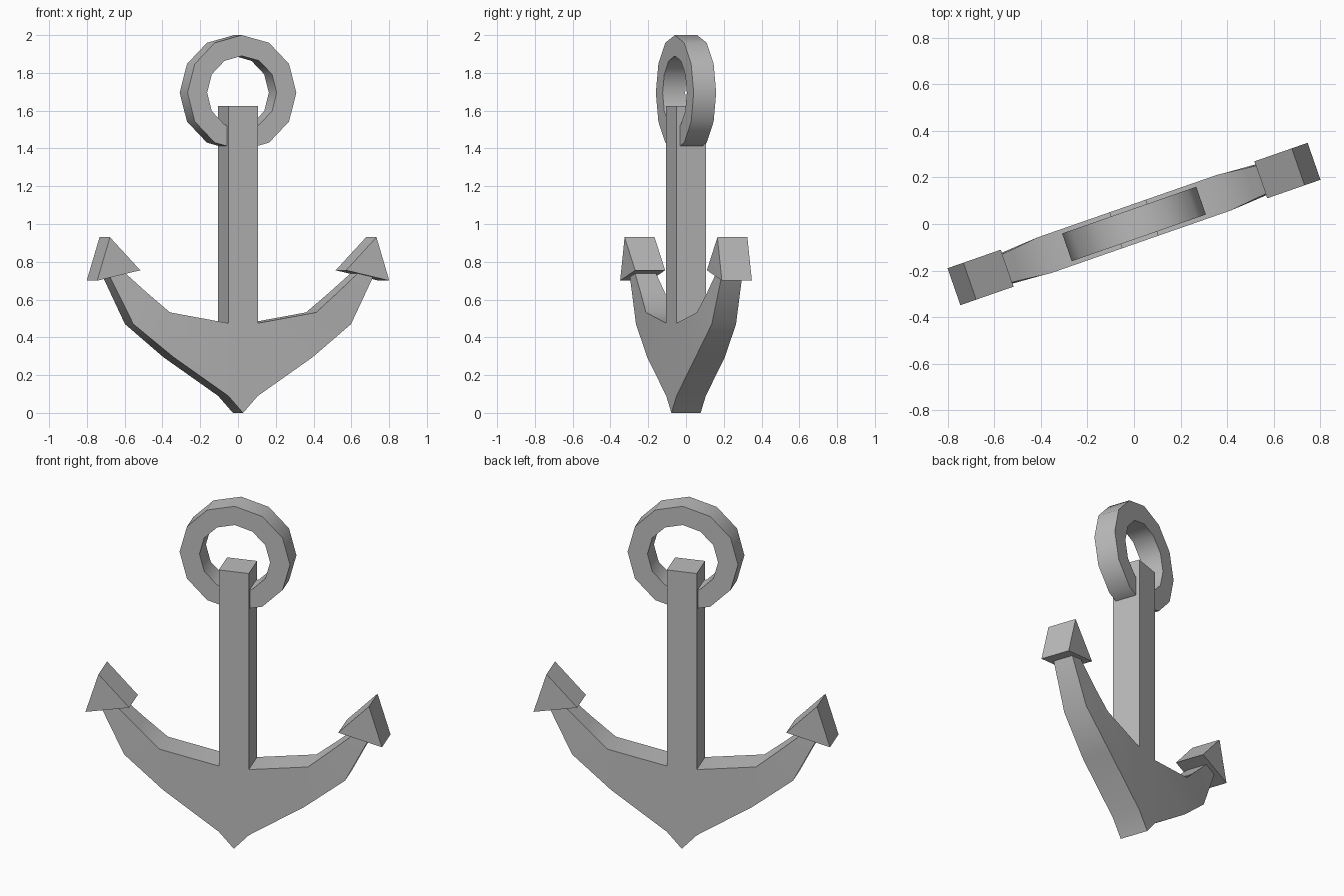
import bpy, bmesh, math
from mathutils import Matrix

cube = bpy.data.objects.get("Cube")
if cube:
    bpy.data.objects.remove(cube, do_unlink=True)

TURN = Matrix.Rotation(math.radians(19.2), 4, 'Z')
HALF = 0.082  # half thickness of the body

metal = bpy.data.materials.new("grey metal")
metal.use_nodes = True
GREY = (0.5, 0.5, 0.5, 1)
metal.diffuse_color = GREY
metal.node_tree.nodes["Principled BSDF"].inputs["Base Color"].default_value = GREY


def finish(name, bm):
    """Turn the part, soften its shallow edges and add it to the scene."""
    bmesh.ops.recalc_face_normals(bm, faces=bm.faces)
    for f in bm.faces:
        f.smooth = True
    for e in bm.edges:
        e.smooth = e.calc_face_angle(math.pi) < math.radians(40)
    bm.transform(TURN)
    mesh = bpy.data.meshes.new(name)
    bm.to_mesh(mesh)
    bm.free()
    mesh.materials.append(metal)
    obj = bpy.data.objects.new(name, mesh)
    bpy.context.collection.objects.link(obj)


def loft(name, loops, closed=False):
    """Join matching loops of points, capped at the ends or closed on itself."""
    bm = bmesh.new()
    rings = [[bm.verts.new(p) for p in loop] for loop in loops]
    pairs = list(zip(rings, rings[1:]))
    if closed:
        pairs.append((rings[-1], rings[0]))
    else:
        bm.faces.new(rings[0])
        bm.faces.new(rings[-1])
    n = len(rings[0])
    for a, b in pairs:
        for i in range(n):
            j = (i + 1) % n
            bm.faces.new((a[i], a[j], b[j], b[i]))
    finish(name, bm)


def prism(name, points, half):
    loft(name, [[(x, y, z) for x, z in points] for y in (-half, half)])


# Curved arms: lower point, upper point, half thickness at each section
arm = [
    ((0, 0), (0, 0.475), HALF),
    ((0.083, 0.09), (0.083, 0.475), HALF),
    ((0.39, 0.295), (0.41, 0.532), HALF),
    ((0.61, 0.47), (0.535, 0.637), 0.068),
    ((0.745, 0.735), (0.67, 0.755), 0.057),
]


def section(side, low, high, half):
    (a, b), (c, d) = low, high
    return [(side * a, -half, b), (side * a, half, b),
            (side * c, half, d), (side * c, -half, d)]


loft("arms", [section(-1, *s) for s in reversed(arm)] +
     [section(1, *s) for s in arm[1:]])

# Straight shank
prism("shank", [(-0.083, 0.475), (0.083, 0.475),
                (0.083, 1.625), (-0.083, 1.625)], HALF)

# Triangular flukes
for name, side in (("left_fluke", 1), ("right_fluke", -1)):
    prism(name, [(side * x, z) for x, z in
                 ((0.819, 0.70), (0.747, 0.93), (0.577, 0.755))], 0.084)

# Twelve-sided ring through the shank
loops = []
for k in range(12):
    t = k * math.tau / 12
    loops.append([(r * math.sin(t), y, 1.695 + r * math.cos(t))
                  for r, y in ((0.305, -0.063), (0.305, 0.063),
                               (0.195, 0.063), (0.195, -0.063))])
loft("ring", loops, closed=True)
